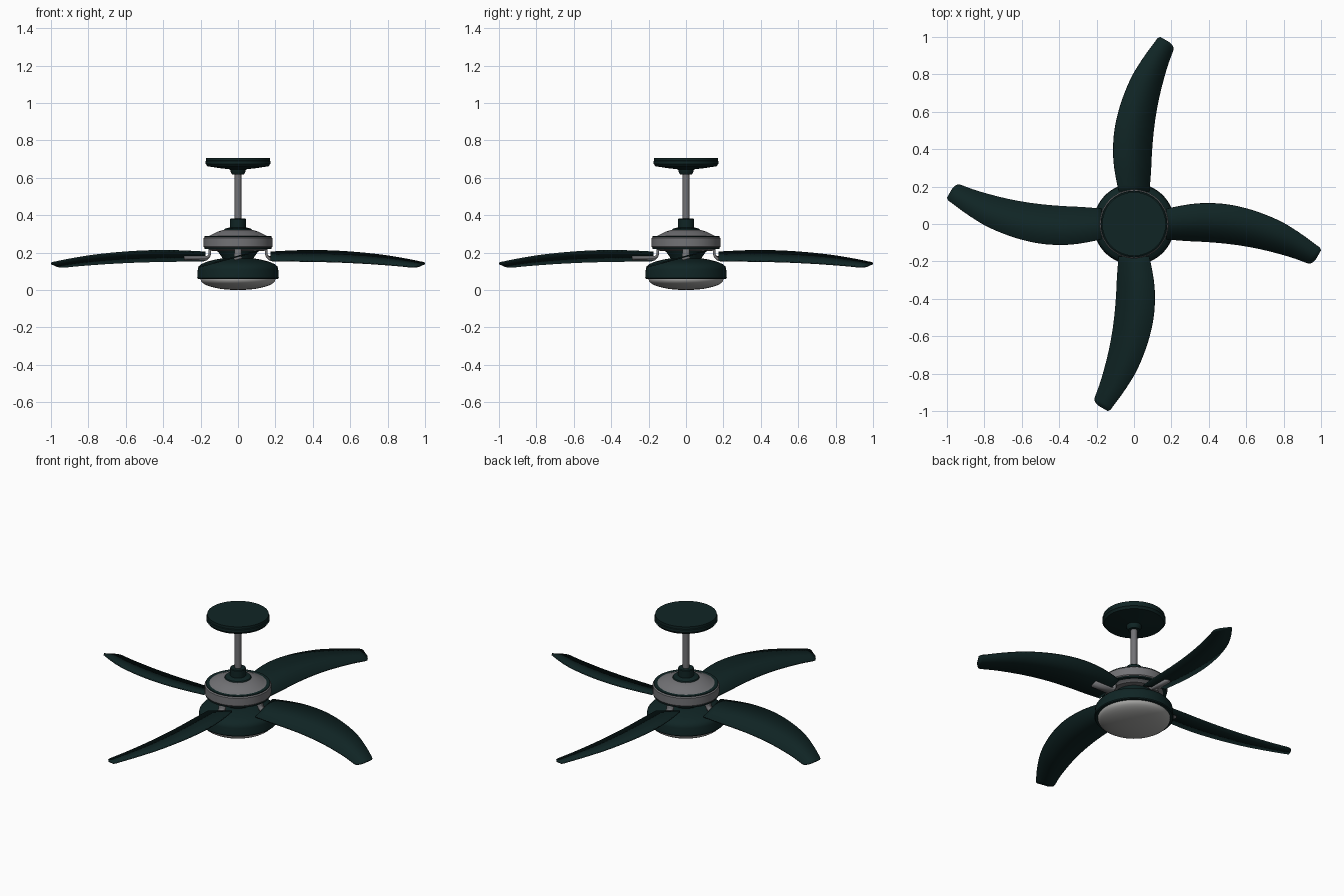
import bpy, bmesh, math
from mathutils import Matrix, Vector

if "Cube" in bpy.data.objects:
    bpy.data.objects.remove(bpy.data.objects["Cube"])


def material(name, rgb):
    m = bpy.data.materials.new(name)
    m.diffuse_color = (*rgb, 1)
    m.use_nodes = True
    m.node_tree.nodes["Principled BSDF"].inputs["Base Color"].default_value = m.diffuse_color
    return m


TEAL = material("dark teal", (0.005, 0.018, 0.018))
GREY = material("metal grey", (0.17, 0.17, 0.18))
GLASS = material("frosted glass grey", (0.38, 0.38, 0.37))


def finish(name, bm, mat, angle=35):
    bmesh.ops.recalc_face_normals(bm, faces=bm.faces)
    me = bpy.data.meshes.new(name)
    bm.to_mesh(me)
    bm.free()
    ob = bpy.data.objects.new(name, me)
    bpy.context.collection.objects.link(ob)
    me.materials.append(mat)
    bpy.ops.object.select_all(action='DESELECT')
    ob.select_set(True)
    bpy.context.view_layer.objects.active = ob
    bpy.ops.object.shade_smooth_by_angle(angle=math.radians(angle))
    return ob


def lathe(name, profile, mat, seg=64):
    """Turn a list of (radius, z) about the z axis."""
    bm = bmesh.new()
    vs = [bm.verts.new((r, 0, z)) for r, z in profile]
    es = [bm.edges.new(p) for p in zip(vs, vs[1:])]
    bmesh.ops.spin(bm, geom=vs + es, cent=(0, 0, 0), axis=(0, 0, 1),
                   angle=math.tau, steps=seg, use_duplicate=False)
    bmesh.ops.remove_doubles(bm, verts=bm.verts, dist=1e-5)
    return finish(name, bm, mat)


def smooth_path(pts, n=4):
    """Catmull-Rom curve through the points."""
    p = [Vector(q) for q in pts]
    p = [2 * p[0] - p[1]] + p + [2 * p[-1] - p[-2]]
    out = []
    for a, b, c, d in zip(p, p[1:], p[2:], p[3:]):
        for i in range(n):
            t = i / n
            out.append(0.5 * (2 * b + (c - a) * t + (2 * a - 5 * b + 4 * c - d) * t * t
                              + (3 * b - a - 3 * c + d) * t ** 3))
    return out + [p[-2]]


def strip(name, left, right, thick, mat, turn):
    """Plate between two edges, thickened and turned about z."""
    bm = bmesh.new()
    a = [bm.verts.new(v) for v in left]
    b = [bm.verts.new(v) for v in right]
    for i in range(len(a) - 1):
        bm.faces.new((a[i], b[i], b[i + 1], a[i + 1]))
    bm.transform(Matrix.Rotation(turn, 4, 'Z'))
    ob = finish(name, bm, mat)
    mod = ob.modifiers.new("thickness", 'SOLIDIFY')
    mod.thickness, mod.offset = thick, 0
    return ob


# Ceiling canopy, rod and coupling
lathe("ceiling_canopy", [(0, .707), (.17, .707), (.17, .692), (.175, .69), (.175, .675),
                         (.17, .672), (.165, .662), (.10, .652), (.042, .645), (.04, .632),
                         (.032, .618), (0, .615)], TEAL)
lathe("down_rod", [(0, .64), (.018, .64), (.018, .35), (0, .35)], GREY)
lathe("rod_coupling", [(0, .382), (.04, .382), (.043, .378), (.043, .335), (.07, .328),
                       (.074, .322), (.074, .312), (0, .312)], TEAL)

# Motor housing with dark trim rings
lathe("motor_housing", [(0, .324), (.075, .322), (.11, .312), (.14, .297), (.16, .287),
                        (.178, .284), (.184, .278), (.184, .232), (.178, .224), (.15, .216),
                        (.14, .208), (0, .208)], GREY)
for name, r, z in (("upper_trim_ring", .168, .284), ("lower_trim_ring", .170, .2225)):
    lathe(name, [(r - .01, z - .004), (r + .01, z - .004), (r + .01, z + .004),
                 (r - .01, z + .004), (r - .01, z - .004)], TEAL)

# Hub under the motor and the light kit
lathe("lower_hub", [(0, .212), (.108, .212), (.10, .195), (.085, .175), (.08, .155), (0, .155)], TEAL)
lathe("light_housing", [(0, .172), (.08, .17), (.12, .163), (.165, .152), (.20, .137), (.212, .122),
                        (.215, .11), (.218, .065), (.214, .06), (0, .06)], TEAL)
lathe("light_bowl", [(.2, .064)] + [(.2 * math.cos(t), .056 - .056 * math.sin(t))
                                    for t in [i * math.pi / 20 for i in range(10)]] + [(0, 0)], GLASS)

# Four swept blades lying in a pitched plane, each on a bent bracket
PITCH = 0.27
UPPER = [(.175, .082), (.3, .105), (.4, .111), (.5, .104), (.6, .083), (.7, .05),
         (.8, .005), (.9, -.058), (.97, -.11), (.992, -.126), (1.0, -.14)]
LOWER = [(.175, -.082), (.28, -.09), (.38, -.095), (.48, -.103), (.58, -.116), (.68, -.135),
         (.78, -.16), (.86, -.184), (.92, -.206), (.945, -.21), (.97, -.192)]
BRACKET = [(.15, .228), (.15, .195), (.155, .18), (.17, .17), (.29, .17)]


def on_plane(pts):
    return [(p.x, p.y, .18 + PITCH * p.y) for p in smooth_path(pts)]


def bracket_edge(y):
    return [(x, y, z + (PITCH * y if x > .16 else 0)) for x, z in BRACKET]


for i in range(4):
    turn = i * math.pi / 2
    strip(f"blade_{i + 1}", on_plane(UPPER), on_plane(LOWER), .008, TEAL, turn)
    strip(f"blade_bracket_{i + 1}", bracket_edge(.02), bracket_edge(-.02), .014, GREY, turn)
